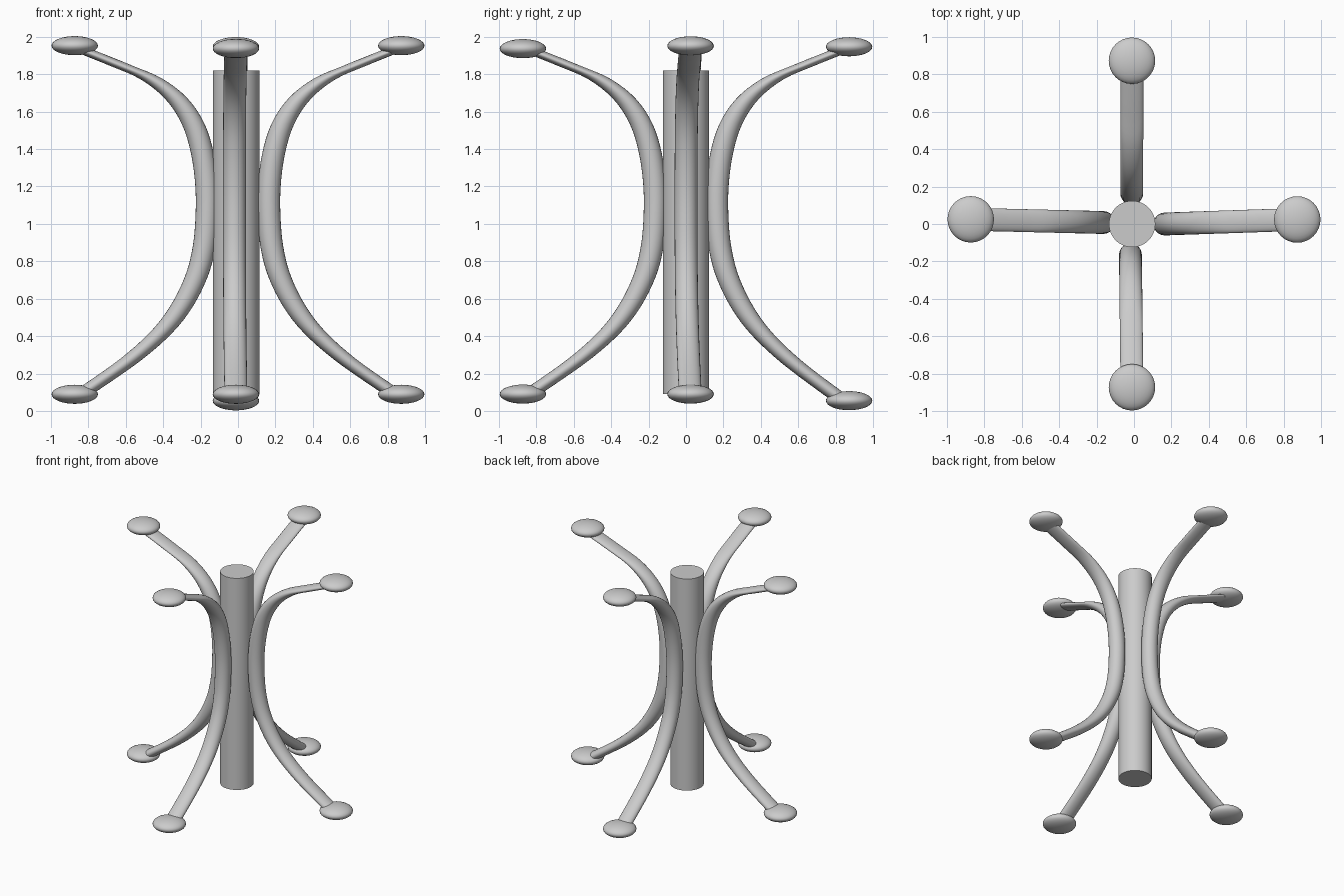
import bpy, bmesh, math
from mathutils import Vector, Matrix

if "Cube" in bpy.data.objects:
    bpy.data.objects.remove(bpy.data.objects["Cube"])

# arm centreline: (distance from axis, height)
PATH = [(.85, .085), (.774, .134), (.57, .278), (.41, .42), (.304, .556), (.226, .71),
        (.186, .85), (.168, 1.0), (.166, 1.187), (.19, 1.375), (.24, 1.535),
        (.33, 1.67), (.464, 1.775), (.624, 1.845), (.785, 1.91), (.85, 1.935)]
SIDES, STEPS, R = 24, 4, .061


def finish(bm, name, angle=40):
    bmesh.ops.recalc_face_normals(bm, faces=bm.faces)
    me = bpy.data.meshes.new(name)
    bm.to_mesh(me)
    bm.free()
    ob = bpy.data.objects.new(name, me)
    bpy.context.collection.objects.link(ob)
    bpy.ops.object.select_all(action='DESELECT')
    ob.select_set(True)
    bpy.context.view_layer.objects.active = ob
    bpy.ops.object.shade_smooth_by_angle(angle=math.radians(angle))
    return ob


def smooth_path(pts):
    p = [Vector(q) for q in pts]
    p = [2 * p[0] - p[1]] + p + [2 * p[-1] - p[-2]]
    out = []
    for i in range(1, len(p) - 2):
        a, b, c, d = p[i - 1:i + 3]
        for k in range(STEPS):
            t = k / STEPS
            out.append(.5 * (2 * b + (c - a) * t + (2 * a - 5 * b + 4 * c - d) * t * t
                             + (3 * b - a - 3 * c + d) * t ** 3))
    return out + [p[-2]]


def arm(name, angle, mid, end, low):
    """Sweep level circles along the path; mid/end are sideways offsets in world x, y."""
    bm = bmesh.new()
    out = Vector((math.cos(angle), math.sin(angle), 0))
    rings = []
    for r, z in smooth_path(PATH):
        t = min(1, max(0, (r - .166) / .7))
        off = Vector(mid).lerp(Vector(end), t)
        if z < .8:
            z += (low - .09) * t
        c = out * r + off + Vector((0, 0, z))
        rings.append([bm.verts.new(c + Vector((R * math.cos(a), R * math.sin(a), 0)))
                      for a in (2 * math.pi * i / SIDES for i in range(SIDES))])
    for a, b in zip(rings, rings[1:]):
        for i in range(SIDES):
            j = (i + 1) % SIDES
            bm.faces.new((a[i], a[j], b[j], b[i]))
    bm.faces.new(rings[0])
    bm.faces.new(rings[-1])
    finish(bm, name)


def pad(name, loc):
    bm = bmesh.new()
    bmesh.ops.create_uvsphere(bm, u_segments=32, v_segments=16, radius=1,
                              matrix=Matrix.Translation(loc) @ Matrix.Diagonal((.124, .124, .051, 1)))
    finish(bm, name, 60)


# central post
bm = bmesh.new()
bmesh.ops.create_cone(bm, cap_ends=True, segments=48, radius1=.124, radius2=.124, depth=1.73,
                      matrix=Matrix.Translation((-.01, 0, .955)))
finish(bm, "central_post")

# four curved arms with flattened pads: angle, middle offset, end offset, pad heights
ARMS = {
    "right": (0, (0, 0, 0), (0, .024, 0), .09, 1.952),
    "back": (90, (-.012, 0, 0), (-.011, 0, 0), .055, 1.947),
    "left": (180, (0, .008, 0), (0, .025, 0), .09, 1.952),
    "front": (270, (-.019, 0, 0), (-.011, 0, 0), .09, 1.937),
}
for side, (deg, mid, end, low, high) in ARMS.items():
    ang = math.radians(deg)
    arm(side + "_arm", ang, mid, end, low)
    for part, z in (("foot", low), ("top", high)):
        pad(f"{side}_{part}_pad", Vector((.872 * math.cos(ang), .872 * math.sin(ang), z)) + Vector(end))
